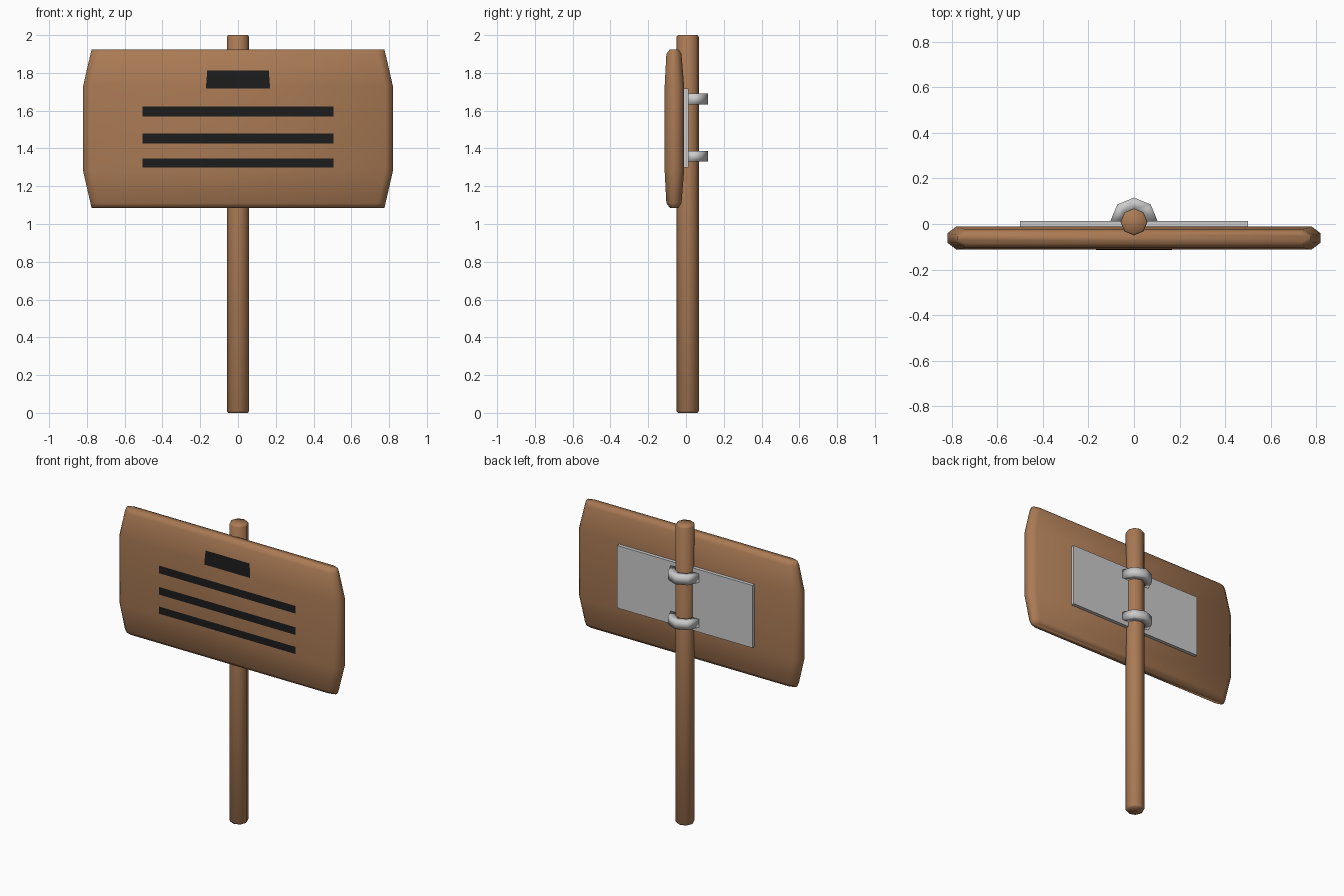
import bpy, bmesh, math

if "Cube" in bpy.data.objects:
    bpy.data.objects.remove(bpy.data.objects["Cube"])


def material(name, rgb):
    m = bpy.data.materials.new(name)
    m.diffuse_color = (*rgb, 1)
    m.use_nodes = True
    m.node_tree.nodes["Principled BSDF"].inputs["Base Color"].default_value = m.diffuse_color
    return m


WOOD = material("wood", (0.40, 0.195, 0.09))
INK = material("ink", (0.012, 0.012, 0.012))


def make(name, verts, faces, mat=None, smooth=False):
    me = bpy.data.meshes.new(name)
    me.from_pydata(verts, [], faces)
    bm = bmesh.new()
    bm.from_mesh(me)
    if len(faces) > 1:
        bmesh.ops.recalc_face_normals(bm, faces=bm.faces)
    bm.to_mesh(me)
    bm.free()
    ob = bpy.data.objects.new(name, me)
    bpy.context.collection.objects.link(ob)
    if mat:
        me.materials.append(mat)
    for p in me.polygons:
        p.use_smooth = smooth
    return ob


def loft(name, rings, mat=None, smooth=False):
    n = len(rings[0])
    faces = [tuple(range(n)), tuple(range((len(rings) - 1) * n, len(rings) * n))]
    for r in range(len(rings) - 1):
        for i in range(n):
            j = (i + 1) % n
            faces.append((r * n + i, r * n + j, (r + 1) * n + j, (r + 1) * n + i))
    return make(name, [v for ring in rings for v in ring], faces, mat, smooth)


# Post: eight-sided pole
def octagon(r, z):
    return [(r * math.cos(i * math.pi / 4), 0.009 + r * math.sin(i * math.pi / 4), z)
            for i in range(8)]


loft("post", [octagon(0.052, 0), octagon(0.059, 0.01),
              octagon(0.059, 1.99), octagon(0.052, 2)], WOOD, True)


# Board: chamfered section lofted upward, thinner at top and bottom
def section(z, x, front, back):
    a, b = front * 0.7 + back * 0.3, front * 0.3 + back * 0.7
    xi = x - 0.04
    return [(-xi, front, z), (xi, front, z), (x, a, z), (x, b, z),
            (xi, back, z), (-xi, back, z), (-x, b, z), (-x, a, z)]


half = [(0.42, 0.775, -0.085, -0.04), (0.395, 0.781, -0.104, -0.024),
        (0.225, 0.82, -0.113, -0.01)]
rows = [(1.505 - h, *r) for h, *r in half] + [(1.505 + h, *r) for h, *r in half[::-1]]
loft("board", [section(*r) for r in rows], WOOD, True)

# Dark markings: title block and three lines
make("title_block", [(-0.17, -0.1145, 1.718), (0.17, -0.1145, 1.718),
                     (0.163, -0.1105, 1.812), (-0.163, -0.1105, 1.812)],
     [(0, 1, 2, 3)], INK)
for k, (z0, z1) in enumerate([(1.57, 1.621), (1.427, 1.478), (1.299, 1.347)]):
    make(f"marking_line_{k + 1}", [(x, -0.1145, z) for x, z in
         [(-0.505, z0), (0.505, z0), (0.505, z1), (-0.505, z1)]], [(0, 1, 2, 3)], INK)

# Backing plate
loft("back_plate", [[(x, y, z) for x, y in
     [(-0.5, -0.014), (0.5, -0.014), (0.5, 0.013), (-0.5, 0.013)]] for z in (1.30, 1.718)])

# Clamps: half rings around the post
for name, z0, z1 in [("lower_clamp", 1.332, 1.386), ("upper_clamp", 1.632, 1.69)]:
    rings = []
    for i in range(5):
        c, s = math.cos(i * math.pi / 4), math.sin(i * math.pi / 4)
        rings.append([(r * c, 0.012 + r * s, z)
                      for r, z in [(0.055, z0), (0.104, z0), (0.104, z1), (0.055, z1)]])
    loft(name, rings, None, True)
